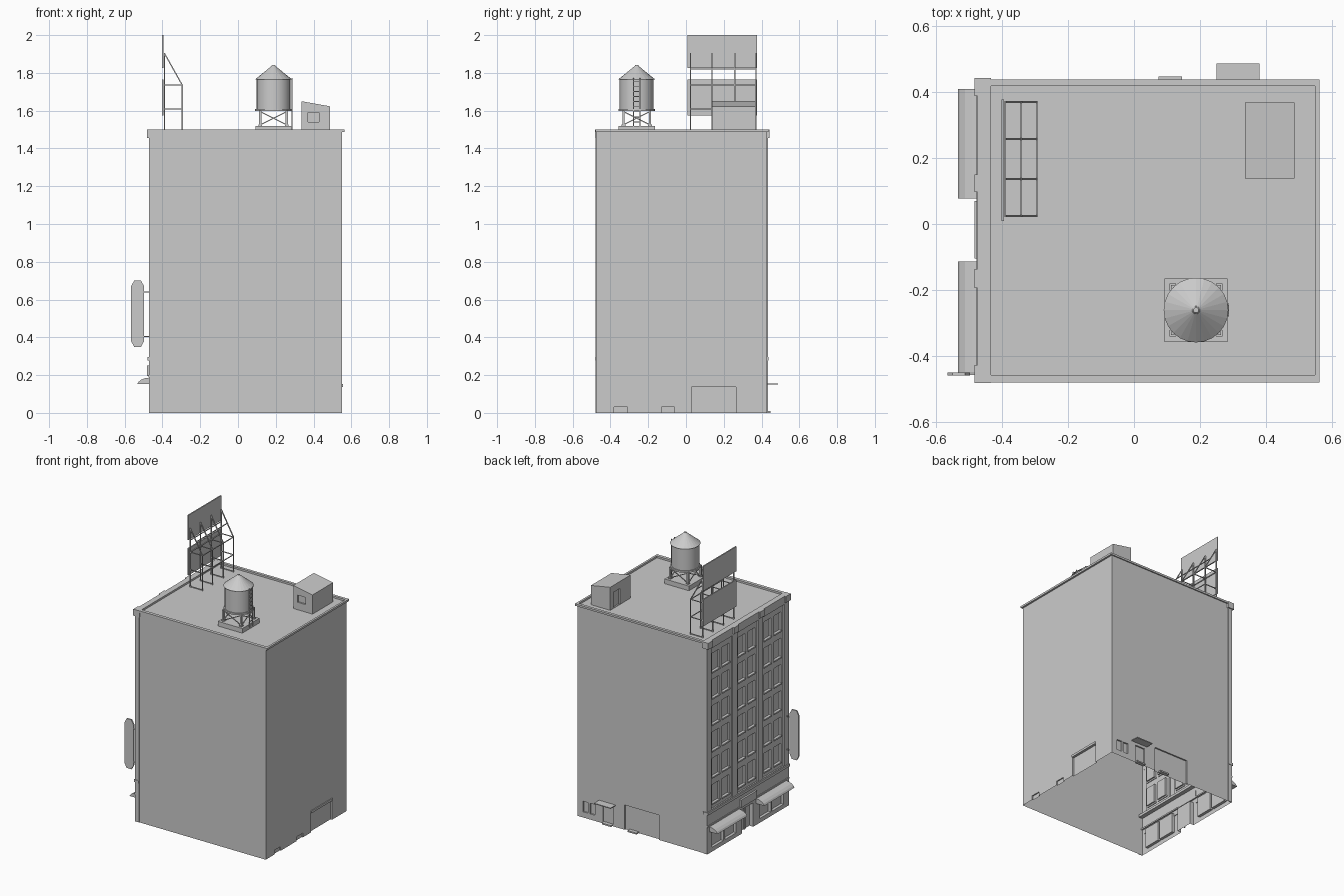
import bpy, bmesh, math
from mathutils import Vector

if "Cube" in bpy.data.objects:
    bpy.data.objects.remove(bpy.data.objects["Cube"])


def finish(name, bm):
    bmesh.ops.remove_doubles(bm, verts=bm.verts, dist=1e-5)
    me = bpy.data.meshes.new(name)
    bm.to_mesh(me)
    bm.free()
    ob = bpy.data.objects.new(name, me)
    bpy.context.collection.objects.link(ob)
    return ob


def prism(name, pts, vec):
    """Closed prism: polygon of 3D points swept along vec."""
    bm = bmesh.new()
    a = [bm.verts.new(p) for p in pts]
    b = [bm.verts.new(Vector(p) + Vector(vec)) for p in pts]
    n = len(a)
    bm.faces.new(a)
    bm.faces.new(b[::-1])
    for i in range(n):
        bm.faces.new((a[i], b[i], b[(i + 1) % n], a[(i + 1) % n]))
    bmesh.ops.recalc_face_normals(bm, faces=bm.faces)
    return finish(name, bm)


def box(name, x0, x1, y0, y1, z0, z1):
    return prism(name, [(x0, y0, z0), (x1, y0, z0), (x1, y1, z0), (x0, y1, z0)], (0, 0, z1 - z0))


def beam(name, p, q, w=0.006):
    p, q = Vector(p), Vector(q)
    d = (q - p).normalized()
    s = d.cross(Vector((0, 0, 1)) if abs(d.z) < 0.9 else Vector((1, 0, 0))).normalized() * w / 2
    t = d.cross(s).normalized() * w / 2
    return prism(name, [p + s + t, p - s + t, p - s - t, p + s - t], q - p)


def cone(name, c, r1, r2, z0, z1, seg=24):
    bpy.ops.mesh.primitive_cone_add(vertices=seg, radius1=r1, radius2=r2, depth=z1 - z0,
                                    location=(c[0], c[1], (z0 + z1) / 2))
    bpy.context.object.name = name
    return bpy.context.object


def wall(name, axis, pos, sign, a0, a1, h, openings):
    """Sheet wall facing sign*axis; openings (a0,a1,z0,z1,depth) are recessed, later ones win."""
    us = sorted({round(v, 4) for o in openings for v in o[:2]} | {a0, a1})
    zs = sorted({round(v, 4) for o in openings for v in o[2:4]} | {0, h})
    bm = bmesh.new()

    def P(u, z, d):
        c = pos - sign * d
        return bm.verts.new((c, u, z) if axis == 'x' else (u, c, z))

    def depth(i, j):
        u, z, d = (us[i] + us[i + 1]) / 2, (zs[j] + zs[j + 1]) / 2, 0
        for o in openings:
            if o[0] < u < o[1] and o[2] < z < o[3]:
                d = o[4]
        return d

    for i in range(len(us) - 1):
        for j in range(len(zs) - 1):
            u0, u1, z0, z1, d = us[i], us[i + 1], zs[j], zs[j + 1], depth(i, j)
            q = [P(u0, z0, d), P(u1, z0, d), P(u1, z1, d), P(u0, z1, d)]
            bm.faces.new(q if (axis == 'x') == (sign > 0) else q[::-1])
            if i + 2 < len(us) and depth(i + 1, j) != d:
                e = depth(i + 1, j)
                bm.faces.new((P(u1, z0, d), P(u1, z0, e), P(u1, z1, e), P(u1, z1, d)))
            if j + 2 < len(zs) and depth(i, j + 1) != d:
                e = depth(i, j + 1)
                bm.faces.new((P(u0, z1, d), P(u1, z1, d), P(u1, z1, e), P(u0, z1, e)))
    return finish(name, bm)


# Shell walls, open underneath
H = 1.49
wall("front_wall", 'y', -0.475, -1, -0.47, 0.55, H, [])
wall("right_wall", 'x', 0.55, 1, -0.475, 0.43, H,
     [(0.03, 0.265, 0, 0.138, 0.012), (-0.38, -0.31, 0, 0.03, 0.008), (-0.13, -0.06, 0, 0.03, 0.008)])
wall("back_wall", 'y', 0.43, 1, -0.47, 0.55, H,
     [(-0.09, 0.18, 0, 0.175, 0.01), (0.27, 0.35, 0.01, 0.13, 0.01),
      (0.465, 0.505, 0.04, 0.115, 0.01), (0.41, 0.45, 0.04, 0.115, 0.01)])

# Street facade: bays, paired windows, shop windows and entrance
bays = [(0.15, 0.388), (-0.137, 0.097), (-0.428, -0.19)]
ops = []
for b0, b1 in bays:
    ops.append((b0, b1, 0.3, 1.44, 0.01))
    c = (b0 + b1) / 2
    for s in (-1, 1):
        w0, w1 = sorted((c + s * 0.017, c + s * 0.095))
        for k in range(6):
            z = 0.335 + 0.186 * k
            ops.append((w0, w1, z, z + 0.13, 0.024))
            box("window_sill", -0.466, -0.455, w0 - 0.005, w1 + 0.005, z - 0.01, z)
for c in (0.245, -0.285):
    for s in (-1, 1):
        w0, w1 = sorted((c + s * 0.008, c + s * 0.135))
        ops.append((w0, w1, 0.03, 0.17, 0.02))
ops.append((-0.08, 0.045, 0, 0.17, 0.03))
wall("facade", 'x', -0.47, -1, -0.478, 0.434, H, ops)
box("facade_return_back", -0.47, -0.44, 0.43, 0.434, 0, H)
box("facade_return_front", -0.47, -0.44, -0.478, -0.475, 0, H)
beam("door_mullion", (-0.445, -0.018, 0), (-0.445, -0.018, 0.17), 0.008)
box("shop_ledge", -0.478, -0.44, -0.482, 0.438, 0.278, 0.296)
box("shop_lower_band", -0.475, -0.46, -0.478, 0.434, 0.19, 0.2)
box("entrance_panel", -0.483, -0.465, -0.105, 0.07, 0.195, 0.25)

# Facade cornice with capitals over the piers
box("facade_cornice", -0.474, -0.434, -0.478, 0.438, 1.46, 1.5)
for y0, y1 in ((0.388, 0.442), (0.097, 0.15), (-0.194, -0.137), (-0.482, -0.428)):
    box("pier_capital", -0.483, -0.434, y0, y1, 1.455, 1.5)

# Roof deck and rim
box("roof_deck", -0.46, 0.549, -0.47, 0.425, 1.478, 1.487)
box("rim_front", -0.434, 0.563, -0.48, -0.457, 1.486, 1.5)
box("rim_back", -0.434, 0.563, 0.418, 0.438, 1.486, 1.5)
box("rim_right", 0.548, 0.563, -0.457, 0.418, 1.486, 1.5)

# Curved shop awnings
prof = [(-0.465, 0.187), (-0.492, 0.184), (-0.512, 0.176), (-0.527, 0.164), (-0.534, 0.152), (-0.465, 0.152)]
for y0, y1 in ((0.078, 0.41), (-0.45, -0.113)):
    prism("shop_awning", [(x, y0, z) for x, z in prof], (0, y1 - y0, 0))

# Hanging blade sign
sg = [(-0.55, 0.35), (-0.513, 0.35), (-0.497, 0.38), (-0.497, 0.67), (-0.513, 0.70),
      (-0.55, 0.70), (-0.566, 0.67), (-0.566, 0.38)]
prism("blade_sign", [(x, -0.46, z) for x, z in sg], (0, 0.01, 0))
for z in (0.405, 0.64):
    beam("sign_bracket", (-0.5, -0.455, z), (-0.468, -0.455, z), 0.005)

# Side and rear service details
box("garage_lintel", 0.54, 0.556, 0.03, 0.265, 0.138, 0.154)
box("rear_canopy", 0.25, 0.38, 0.42, 0.486, 0.15, 0.156)
box("rear_step", 0.275, 0.345, 0.42, 0.447, 0, 0.01)
box("rear_step", 0.075, 0.145, 0.42, 0.447, 0, 0.01)

# Roof stair house with sloped top, recessed door and window
stair = prism("stair_house", [(0.336, 0.138, 1.485), (0.487, 0.138, 1.485), (0.487, 0.138, 1.623),
                              (0.336, 0.138, 1.65)], (0, 0.23, 0))
for cut in (box("door_cutter", 0.32, 0.346, 0.26, 0.33, 1.49, 1.6),
            box("window_cutter", 0.37, 0.43, 0.12, 0.148, 1.54, 1.59)):
    cut.hide_render = True
    cut.hide_viewport = True
    m = stair.modifiers.new("recess", 'BOOLEAN')
    m.object = cut
    m.solver = 'EXACT'

# Billboard: two panels on a braced frame
for z0, z1 in ((1.825, 2.0), (1.575, 1.765)):
    box("billboard_panel", -0.402, -0.394, 0.009, 0.377, z0, z1)
F, B, M = -0.39, -0.295, -0.3425
for y in (0.024, 0.137, 0.258, 0.37):
    beam("billboard_front_post", (F, y, 1.487), (F, y, 1.905))
    beam("billboard_back_post", (B, y, 1.487), (B, y, 1.737))
    beam("billboard_brace", (B, y, 1.735), (F, y, 1.905))
    for z in (1.492, 1.61, 1.735):
        beam("billboard_tie", (F, y, z), (B, y, z), 0.005)
for x, z in ((B, 1.735), (B, 1.61), (M, 1.82), (F, 1.735), (F, 1.82)):
    beam("billboard_rail", (x, 0.022, z), (x, 0.372, z), 0.005)

# Water tower
cx, cy = 0.188, -0.261
box("tower_plinth", cx - 0.096, cx + 0.096, cy - 0.096, cy + 0.096, 1.485, 1.52)
corners = [(cx + a * 0.07, cy + b * 0.07) for a, b in ((1, 1), (-1, 1), (-1, -1), (1, -1))]
for i in range(4):
    p, q = corners[i], corners[(i + 1) % 4]
    beam("tower_leg", (*p, 1.52), (*p, 1.6), 0.012)
    box("tower_foot", p[0] - 0.01, p[0] + 0.01, p[1] - 0.01, p[1] + 0.01, 1.52, 1.527)
    beam("tower_cross_brace", (*p, 1.525), (*q, 1.595), 0.005)
    beam("tower_cross_brace", (*q, 1.525), (*p, 1.595), 0.005)
cone("tower_platform", (cx, cy), 0.097, 0.097, 1.597, 1.609)
tank = cone("tower_tank", (cx, cy), 0.09, 0.09, 1.609, 1.768)
bpy.ops.object.shade_smooth_by_angle(angle=math.radians(30))
cone("tower_roof", (cx, cy), 0.098, 0.012, 1.765, 1.835)
cone("tower_cap", (cx, cy), 0.013, 0.008, 1.833, 1.841, 12)
lx = cx + 0.098
for s in (-0.017, 0.017):
    beam("ladder_rail", (lx, cy + s, 1.5), (lx, cy + s, 1.772), 0.005)
for k in range(9):
    z = 1.54 + 0.027 * k
    beam("ladder_rung", (lx, cy - 0.017, z), (lx, cy + 0.017, z), 0.004)
